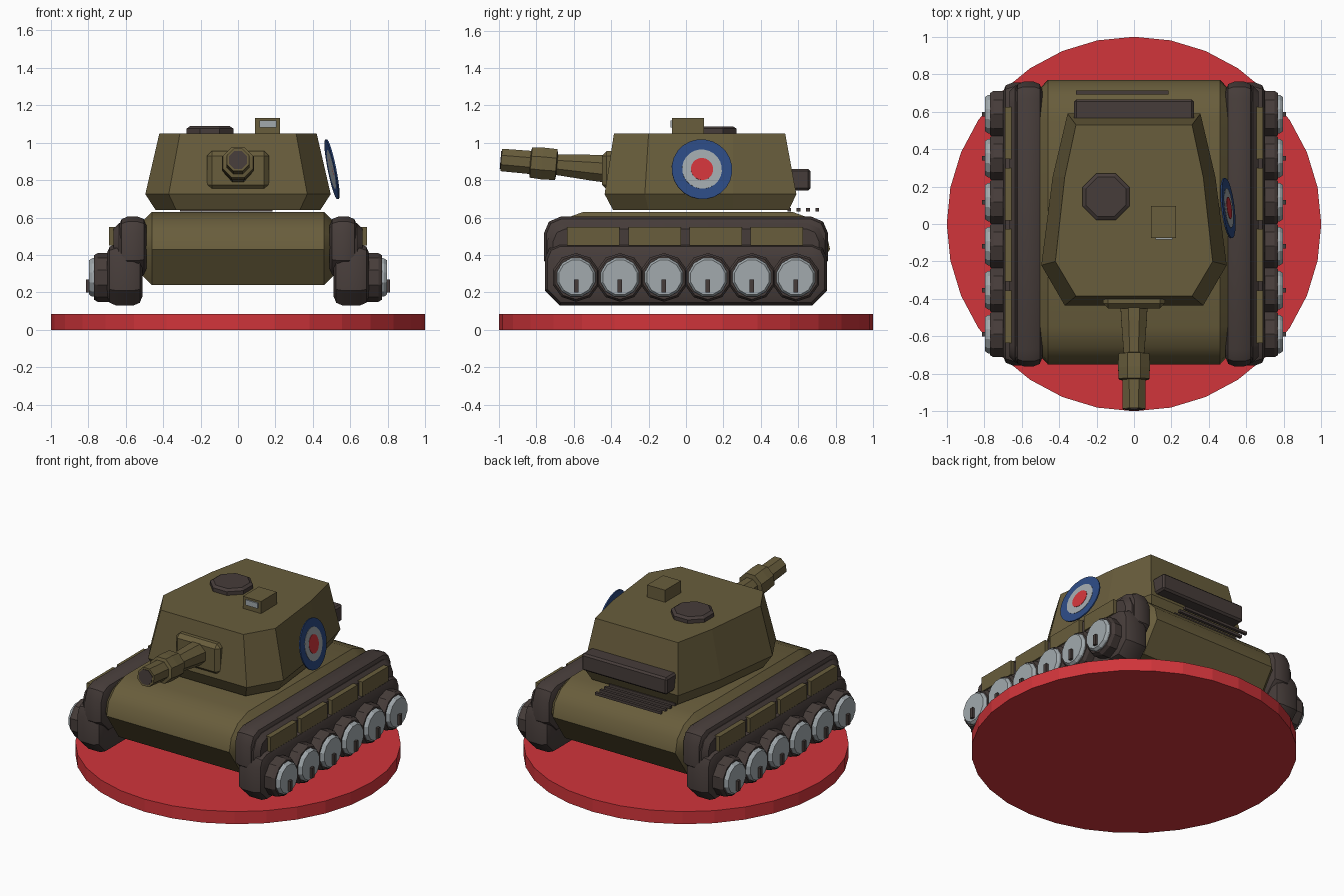
import bpy, bmesh, math
from mathutils import Vector, Matrix

cube = bpy.data.objects.get("Cube")
if cube:
    bpy.data.objects.remove(cube, do_unlink=True)


def material(name, rgb):
    m = bpy.data.materials.new(name)
    m.use_nodes = True
    m.diffuse_color = (*rgb, 1)
    for n in m.node_tree.nodes:
        if n.type == 'BSDF_PRINCIPLED':
            n.inputs["Base Color"].default_value = (*rgb, 1)
    return m


OLIVE = material("olive", (0.14, 0.11, 0.045))
BROWN = material("dark brown", (0.062, 0.046, 0.042))
RED = material("red", (0.64, 0.035, 0.043))
BLUE = material("blue", (0.026, 0.07, 0.23))
SILVER = material("silver", (0.36, 0.40, 0.42))


def finish(name, bm, mat, bevel=0, segments=1, smooth=0):
    bmesh.ops.recalc_face_normals(bm, faces=bm.faces)
    mesh = bpy.data.meshes.new(name)
    bm.to_mesh(mesh)
    bm.free()
    ob = bpy.data.objects.new(name, mesh)
    bpy.context.collection.objects.link(ob)
    mesh.materials.append(mat)
    bpy.ops.object.select_all(action='DESELECT')
    ob.select_set(True)
    bpy.context.view_layer.objects.active = ob
    if bevel:
        mod = ob.modifiers.new("bevel", 'BEVEL')
        mod.width, mod.segments = bevel, segments
        mod.limit_method, mod.angle_limit = 'ANGLE', math.radians(60)
        bpy.ops.object.modifier_apply(modifier=mod.name)
    if smooth:
        bpy.ops.object.shade_smooth_by_angle(angle=math.radians(smooth))
    return ob


def loft(name, rings, mat, **kw):
    """Skin a list of equal-length point rings and cap both ends."""
    bm = bmesh.new()
    rows = [[bm.verts.new(p) for p in ring] for ring in rings]
    n = len(rows[0])
    for a, b in zip(rows, rows[1:]):
        for i in range(n):
            bm.faces.new((a[i], a[(i + 1) % n], b[(i + 1) % n], b[i]))
    bm.faces.new(rows[0])
    bm.faces.new(rows[-1])
    return finish(name, bm, mat, **kw)


def prism(name, profile, x0, x1, mat, **kw):
    return loft(name, [[(x, y, z) for y, z in profile] for x in (x0, x1)], mat, **kw)


def box(name, x, y, z, mat, **kw):
    return prism(name, [(y[0], z[0]), (y[1], z[0]), (y[1], z[1]), (y[0], z[1])], *x, mat, **kw)


def turned(name, start, direction, stations, sides, mat, turn=0.5, **kw):
    """Round part along a direction, from (distance, radius) stations."""
    rot = Vector(direction).to_track_quat('Z', 'Y')
    rings = []
    for d, r in stations:
        angles = [2 * math.pi * (i + turn) / sides for i in range(sides)]
        rings.append([Vector(start) + rot @ Vector((r * math.cos(a), r * math.sin(a), d))
                      for a in angles])
    return loft(name, rings, mat, **kw)


def chamfered(y, z0, z1, c):
    return [(-y + c, z0), (y - c, z0), (y, z0 + c), (y, z1 - c),
            (y - c * .3, z1 - c * .3), (y - c, z1), (-y + c, z1),
            (-y + c * .3, z1 - c * .3), (-y, z1 - c), (-y, z0 + c)]


# Round display base
turned("display_base", (0, 0, 0), (0, 0, 1), [(0, 1), (0.085, 1)], 32, RED, turn=0)

# Hull with rounded front and rear
hull = [(-.62, .24), (-.75, .43), (-.73, .52), (-.66, .59), (-.55, .63),
        (.57, .63), (.68, .59), (.75, .52), (.77, .43), (.64, .24)]
prism("hull", hull, -.52, .52, OLIVE, bevel=.06, smooth=35)

# Tracks, side boxes and wheels
for side, s in (("left", 1), ("right", -1)):
    prism(f"{side}_upper_track", chamfered(.76, .28, .605, .09), s * .49, s * .635,
          BROWN, bevel=.045, segments=2, smooth=35)
    prism(f"{side}_lower_track", chamfered(.755, .13, .46, .08), s * .51, s * .70,
          BROWN, bevel=.05, segments=2, smooth=35)
    prism(f"{side}_outer_track", chamfered(.74, .25, .57, .09), s * .58, s * .665,
          BROWN, bevel=.03, smooth=35)
    for i in range(4):
        y = -.495 + i * .327
        box(f"{side}_side_box_{i + 1}", (s * .62, s * .69), (y - .14, y + .14), (.45, .55), OLIVE)
    for i in range(6):
        y = -.588 + i * .235
        out = (s, 0, 0)
        turned(f"{side}_wheel_rim_{i + 1}", (s * .64, y, .28), out,
               [(0, .13), (.11, .13), (.13, .118)], 10, BROWN)
        turned(f"{side}_wheel_disc_{i + 1}", (s * .75, y, .28), out,
               [(0, .108), (.03, .106), (.045, .095)], 12, SILVER)
        box(f"{side}_wheel_nub_{i + 1}", (s * .78, s * .812), (y - .012, y + .012), (.2, .27), BROWN)


# Turret: faceted outline at three heights
def turret_ring(z, half):
    return [(x, y, z) for x, y in half] + [(-x, y, z) for x, y in reversed(half)]


loft("turret", [
    turret_ring(.64, [(.33, -.39), (.44, -.20), (.39, .25), (.32, .55)]),
    turret_ring(.725, [(.37, -.435), (.495, -.22), (.435, .25), (.355, .59)]),
    turret_ring(1.05, [(.31, -.385), (.42, -.20), (.37, .25), (.31, .53)])], OLIVE)

# Gun mount and barrel, raised slightly
mount = box("gun_mount", (-.165, .165), (-.45, -.36), (.75, .955), OLIVE, bevel=.025)
aim = Vector((0, -1, .085)).normalized()
root = Vector((0, -.40, .858))
turned("gun_barrel", root, aim,
       [(0, .08), (.10, .075), (.29, .06), (.295, .09), (.37, .092), (.43, .088),
        (.435, .067), (.59, .065)], 8, OLIVE)
turned("gun_muzzle", root + aim * .585, aim, [(0, .052), (.009, .052)], 8, BROWN)

# Roof hatch, periscope and its window
turned("roof_hatch", (-.15, .145, 1.04), (0, 0, 1), [(0, .135), (.035, .135), (.048, .115)], 8, BROWN)
box("periscope", (.09, .225), (-.075, .095), (1.04, 1.132), OLIVE)
box("periscope_window", (.115, .205), (-.084, -.074), (1.082, 1.118), SILVER)

# Rear stowage box and engine slats
box("rear_stowage", (-.32, .32), (.53, .665), (.745, .86), BROWN, bevel=.012)
for i in range(4):
    y = .552 + i * .05
    box(f"engine_slat_{i + 1}", (-.31, .185), (y - .01, y + .01), (.632, .65), BROWN)

# Target badge made of stacked thin discs
normal = Vector((1, .12, .2)).normalized()
centre = Vector((.502, .085, .858))
for i, (part, r, mat) in enumerate((("outer", .163, BLUE), ("middle", .107, SILVER), ("inner", .06, RED))):
    turned(f"badge_{part}", centre, normal, [(-.004, r), (.004 + i * .002, r)], 24, mat)
